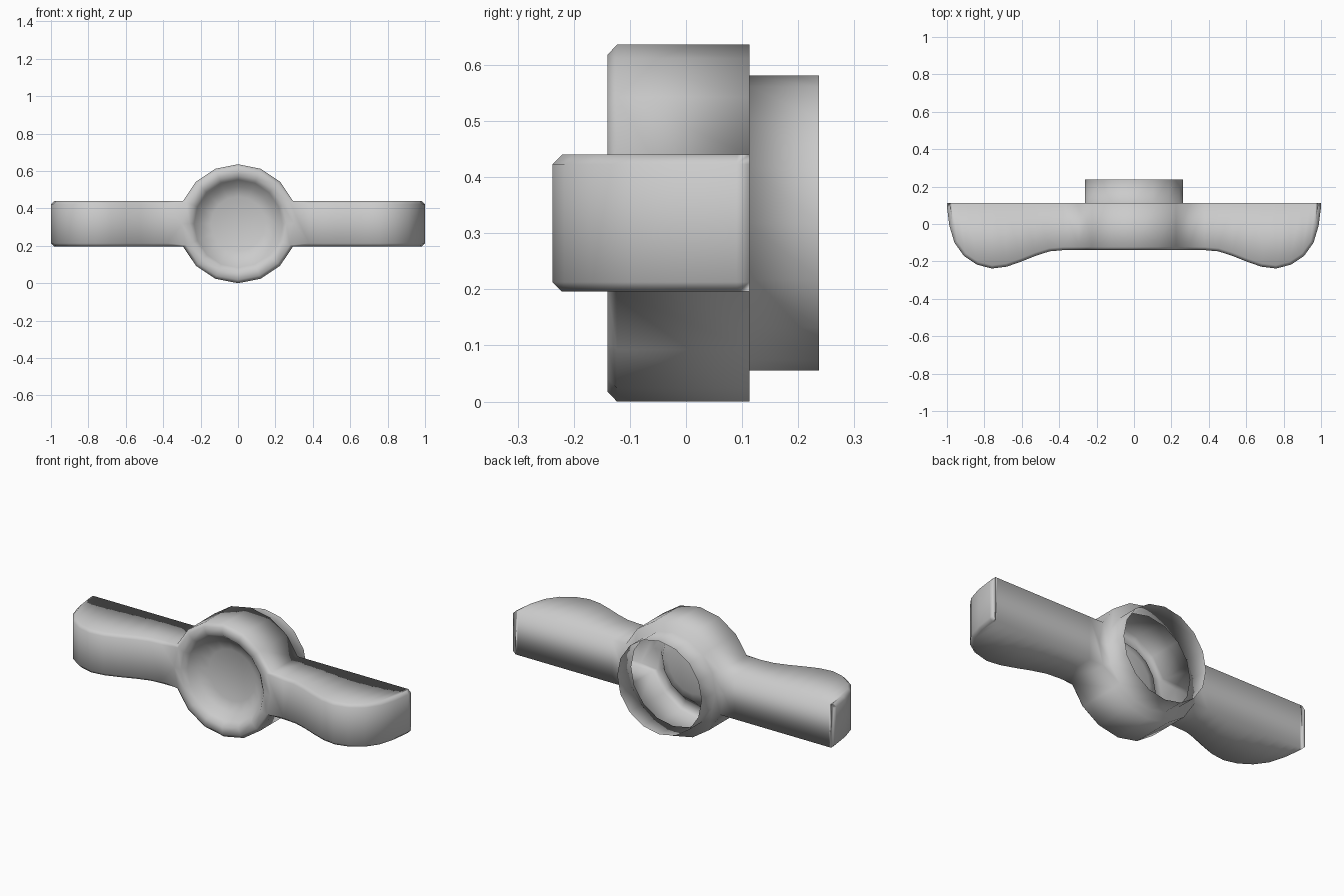
import bpy, bmesh
from math import sin, cos, pi
from mathutils import Vector

if "Cube" in bpy.data.objects:
    bpy.data.objects.remove(bpy.data.objects["Cube"])

CZ, N, BEV, BACK = 0.318, 16, 0.017, 0.113
bm = bmesh.new()

def vert(x, y, z):
    return bm.verts.new((x, y, z + CZ))

def ring(r, y):
    return [vert(r * sin(2 * pi * k / N), y, r * cos(2 * pi * k / N)) for k in range(N)]

# Hub: dished front, chamfered rim, flat back, open thin collar
profile = [(0.145, -0.053), (0.20, -0.075), (0.235, -0.115), (0.258, -0.14),
           (0.30, -0.14), (0.318, -0.123), (0.318, BACK), (0.263, BACK), (0.263, 0.237)]
rings = [ring(r, y) for r, y in profile]
bm.faces.new(rings[0])
wing_gap = {3, 4, 11, 12}
for i, (a, b) in enumerate(zip(rings, rings[1:])):
    for k in range(N):
        if i in (4, 5) and k in wing_gap:
            continue  # the wings open into the hub here
        j = (k + 1) % N
        bm.faces.new((a[k], a[j], b[j], b[k]))

# Wing outline seen from above, from the hub to the tip
outline = [Vector(p) for p in [
    (0.38, -0.14), (0.45, -0.146), (0.52, -0.168), (0.60, -0.20), (0.68, -0.228),
    (0.76, -0.238), (0.84, -0.217), (0.91, -0.17), (0.96, -0.10), (0.987, -0.01),
    (1.0, 0.09), (1.0, BACK)]]

def wing(s):
    # Each section: front edge, chamfered side and back edge, top then bottom
    top, mid, bot = (3, 4, 5) if s > 0 else (13, 12, 11)
    f, c, b = rings[4], rings[5], rings[6]
    prev = [f[top], c[top], b[top], b[bot], c[bot], f[bot]]
    h = 0.122
    for i, p in enumerate(outline):
        d = (outline[min(i + 1, len(outline) - 1)] - outline[max(i - 1, 0)]).normalized()
        q = p + Vector((-d.y, d.x)) * BEV
        if i == 0:
            q = p + Vector((0, BEV))
        last = i == len(outline) - 1
        if last:
            q = Vector((p.x - BEV, BACK))
        hz = h - BEV
        o_t, o_b = vert(s * p.x, p.y, hz), vert(s * p.x, p.y, -hz)
        i_t, i_b = vert(s * q.x, q.y, h), vert(s * q.x, q.y, -h)
        if last:
            k_t, k_b = i_t, i_b
        else:
            k_t, k_b = vert(s * q.x, BACK, h), vert(s * q.x, BACK, -h)
        cur = [o_t, i_t, k_t, k_b, i_b, o_b]
        for m in range(6):
            n = (m + 1) % 6
            loop = [prev[m], prev[n], cur[n], cur[m]]
            if i == 0 and m == 2:
                loop.insert(1, b[mid])
            if i == 0 and m == 5:
                loop.insert(1, f[mid])
            loop = list(dict.fromkeys(loop))
            if len(loop) > 2:
                bm.faces.new(loop)
        prev = cur
    # narrow back strip along the tip
    bm.faces.new((prev[0], prev[1], prev[3], prev[5]))

for side in (1, -1):
    wing(side)

bmesh.ops.recalc_face_normals(bm, faces=bm.faces[:])
# keep the outside facing out even though the collar is open
bm.faces.ensure_lookup_table()
if bm.faces[0].normal.y > 0:
    bmesh.ops.reverse_faces(bm, faces=bm.faces[:])
for face in bm.faces:
    face.smooth = True

mesh = bpy.data.meshes.new("wing_knob")
bm.to_mesh(mesh)
bm.free()
bpy.context.collection.objects.link(bpy.data.objects.new("wing_knob", mesh))
